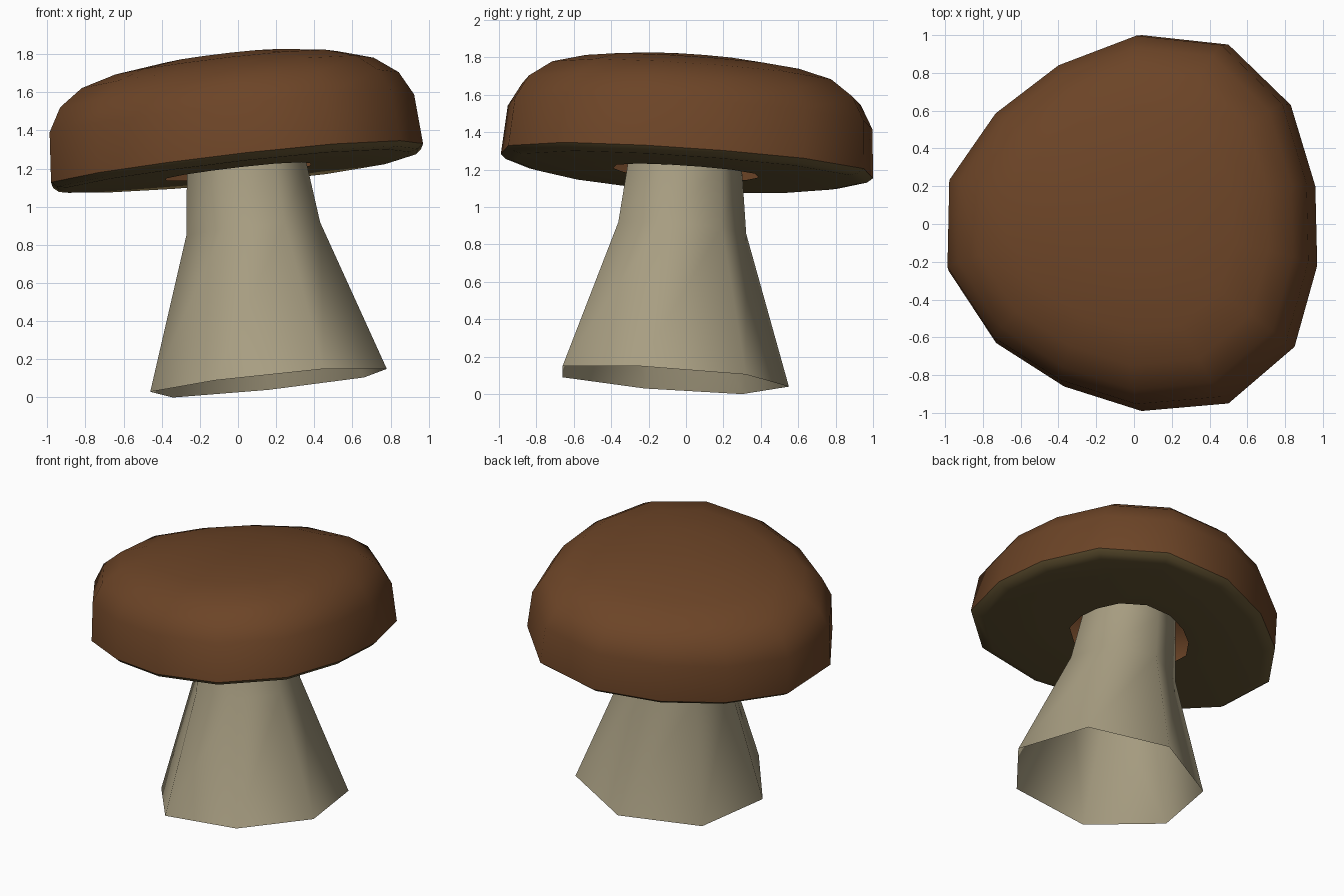
import bpy, bmesh
from mathutils import Vector

if "Cube" in bpy.data.objects:
    bpy.data.objects.remove(bpy.data.objects["Cube"])


def material(name, rgb):
    m = bpy.data.materials.new(name)
    m.diffuse_color = (*rgb, 1)
    m.use_nodes = True
    m.node_tree.nodes["Principled BSDF"].inputs["Base Color"].default_value = m.diffuse_color
    return m


def loft(name, rings, mat, tip=None):
    """Skin a stack of equal-length rings, optionally closed by a tip point."""
    bm = bmesh.new()
    loops = [[bm.verts.new(p) for p in ring] for ring in rings]
    n = len(loops[0])
    for low, high in zip(loops, loops[1:]):
        for i in range(n):
            j = (i + 1) % n
            bm.faces.new((low[i], low[j], high[j], high[i]))
    if tip is not None:
        t = bm.verts.new(tip)
        for i in range(n):
            bm.faces.new((loops[-1][i], loops[-1][(i + 1) % n], t))
    for f in bm.faces:
        f.smooth = True
    mesh = bpy.data.meshes.new(name)
    bm.to_mesh(mesh)
    bm.free()
    mesh.materials.append(mat)
    ob = bpy.data.objects.new(name, mesh)
    bpy.context.collection.objects.link(ob)
    return ob


brown = material("cap brown", (0.150, 0.058, 0.020))
olive = material("gill olive", (0.140, 0.098, 0.036))
cream = material("stem cream", (0.392, 0.342, 0.223))

# Cap outline, counter-clockwise, on a tilted plane
outline = [(0.97, -0.22), (0.96, 0.20), (0.83, 0.63), (0.50, 0.95),
           (0.04, 1.00), (-0.38, 0.84), (-0.72, 0.58), (-0.97, 0.22),
           (-0.98, -0.25), (-0.73, -0.63), (-0.37, -0.86), (0.04, -0.99),
           (0.50, -0.95), (0.85, -0.65)]
AXIS = Vector((-0.105, 0.065, 1))
BASE = Vector((0, 0, 1.215))


def cap_ring(scale, h):
    return [BASE + AXIS * h + scale * Vector((x, y, 0.105 * x - 0.065 * y))
            for x, y in outline]


# Cap: domed shell from rim to crown
cap_profile = [(1.0, 0), (0.98, 0.26), (0.91, 0.385), (0.785, 0.475),
               (0.60, 0.53), (0.32, 0.57)]
loft("cap", [cap_ring(s, h) for s, h in cap_profile], brown,
     BASE + AXIS * 0.583)

# Gills: underside ring with rounded lip and a hole around the stem
gill_profile = [(0.39, -0.033), (0.92, -0.035), (0.97, -0.025), (1.0, 0)]
loft("gills", [cap_ring(s, h) for s, h in gill_profile], olive)

# Stem: seven-sided flared tube, open at the foot
foot = [Vector(p) for p in [(-0.46, -0.22, 0.03), (-0.12, -0.66, 0.09),
                            (0.45, -0.66, 0.15), (0.78, -0.25, 0.15),
                            (0.66, 0.32, 0.105), (0.16, 0.55, 0.04),
                            (-0.34, 0.30, 0.0)]]
centre = Vector((0.16, -0.055, 0.08))
stem_profile = [(1.0, centre), (0.565, Vector((0.08, -0.02, 0.88))),
                (0.505, Vector((0.045, -0.005, 1.2))),
                (0.47, Vector((0.025, 0.005, 1.4)))]
loft("stem", [[c + (p - centre) * s for p in foot] for s, c in stem_profile],
     cream)
